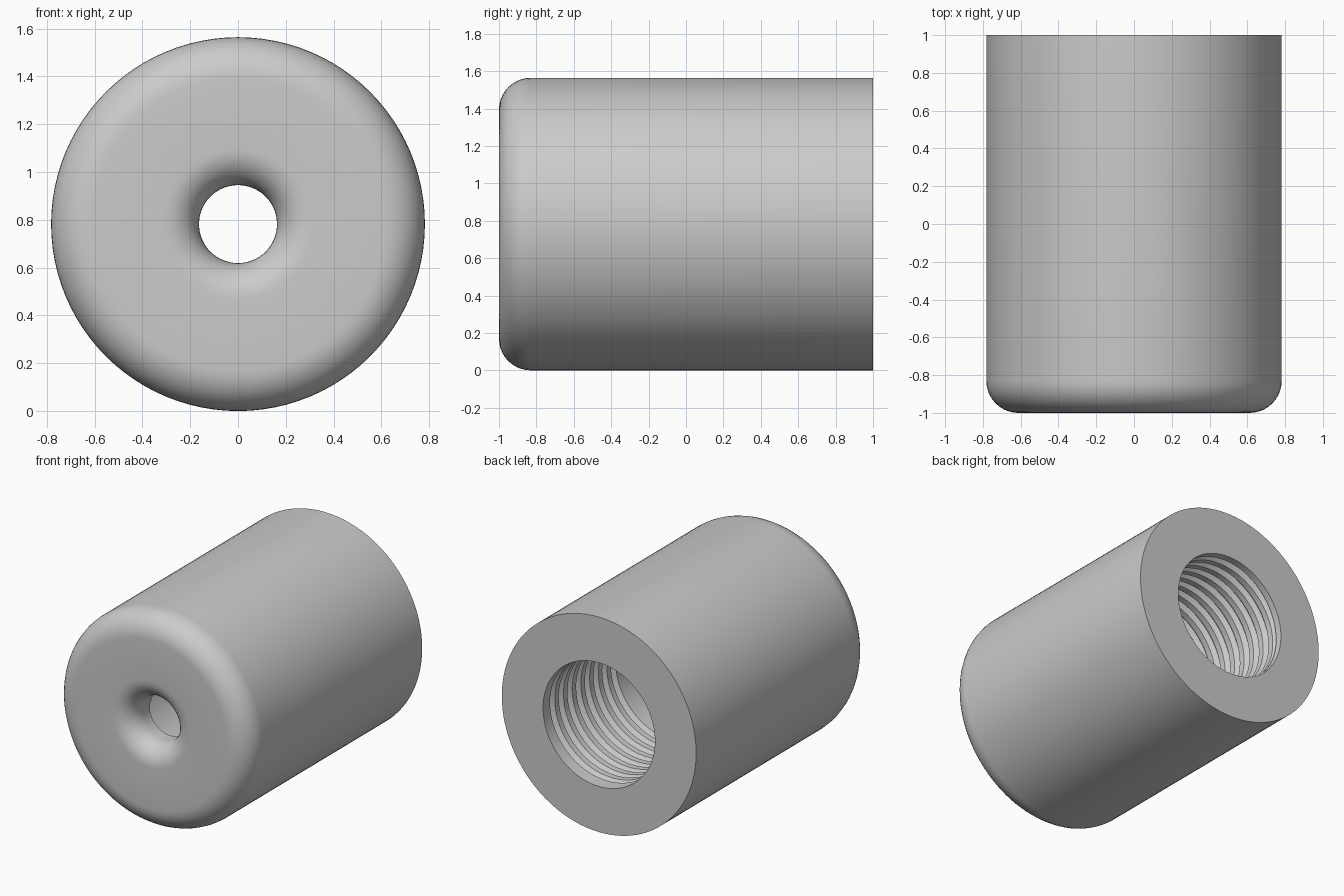
import bpy, bmesh
from math import sin, cos, pi

cube = bpy.data.objects.get("Cube")
if cube:
    bpy.data.objects.remove(cube, do_unlink=True)

SEGMENTS = 96
RADIUS, HALF = 0.782, 1.0
BORE, HOLE = 0.45, 0.163
EDGE_ROUND, HOLE_ROUND = 0.17, 0.15
THREAD_START, THREAD_END = 0.12, 0.95
PITCH, DEPTH = 0.1, 0.03
STEPS = 10


def place(bm, radius, y, turn):
    a = 2 * pi * turn
    return bm.verts.new((radius * cos(a), y, RADIUS + radius * sin(a)))


def skin(bm, rows):
    """Join neighbouring rows of vertices with quads."""
    for low, high in zip(rows, rows[1:]):
        for i in range(SEGMENTS):
            bm.faces.new((low[i], low[i + 1], high[i + 1], high[i]))


def revolve(bm, profile):
    skin(bm, [[place(bm, r, y, i / SEGMENTS) for i in range(SEGMENTS + 1)]
              for r, y in profile])


def arc(radius, y, size, start, end):
    angles = [start + (end - start) * i / STEPS for i in range(STEPS + 1)]
    return [(radius + size * cos(a), y + size * sin(a)) for a in angles]


def thread(bm):
    """Helical grooves, flattened to the plain bore at both ends."""
    shape = [(0.0, 0), (0.45, 0), (0.7, DEPTH), (0.75, DEPTH)]
    turns = int((THREAD_END - THREAD_START) / PITCH) + 3
    rows = []
    for k in range(turns):
        for part, depth in shape:
            row = []
            for i in range(SEGMENTS + 1):
                turn = i / SEGMENTS
                y = THREAD_START + PITCH * (k - 1 + part + turn)
                clamped = min(max(y, THREAD_START), THREAD_END)
                r = BORE + (depth if y == clamped else 0)
                row.append(place(bm, r, clamped, turn))
            rows.append(row)
    skin(bm, rows)


bm = bmesh.new()

# Cavity front, rounded hole, rounded nose, outer wall and back face
inner_wall = -HALF + 0.22
profile = [(BORE, THREAD_START), (BORE, inner_wall), (HOLE, inner_wall)]
profile += arc(HOLE + HOLE_ROUND, -HALF + HOLE_ROUND, HOLE_ROUND, pi, 1.5 * pi)
profile += arc(RADIUS - EDGE_ROUND, -HALF + EDGE_ROUND, EDGE_ROUND, -pi / 2, 0)
profile += [(RADIUS, HALF), (BORE, HALF), (BORE, THREAD_END)]
revolve(bm, profile)

# Internal thread
thread(bm)

bmesh.ops.remove_doubles(bm, verts=bm.verts, dist=0.0002)
bmesh.ops.dissolve_degenerate(bm, edges=bm.edges, dist=0.0001)
bmesh.ops.recalc_face_normals(bm, faces=bm.faces)
mesh = bpy.data.meshes.new("threaded_sleeve")
bm.to_mesh(mesh)
bm.free()

sleeve = bpy.data.objects.new("threaded_sleeve", mesh)
bpy.context.collection.objects.link(sleeve)

# Single grey finish
grey = bpy.data.materials.new("light_grey")
grey.use_nodes = True
colour = (0.6, 0.6, 0.6, 1)
grey.diffuse_color = colour
grey.node_tree.nodes["Principled BSDF"].inputs["Base Color"].default_value = colour
mesh.materials.append(grey)

bpy.ops.object.select_all(action="DESELECT")
sleeve.select_set(True)
bpy.context.view_layer.objects.active = sleeve
bpy.ops.object.shade_smooth_by_angle(angle=pi / 6)
